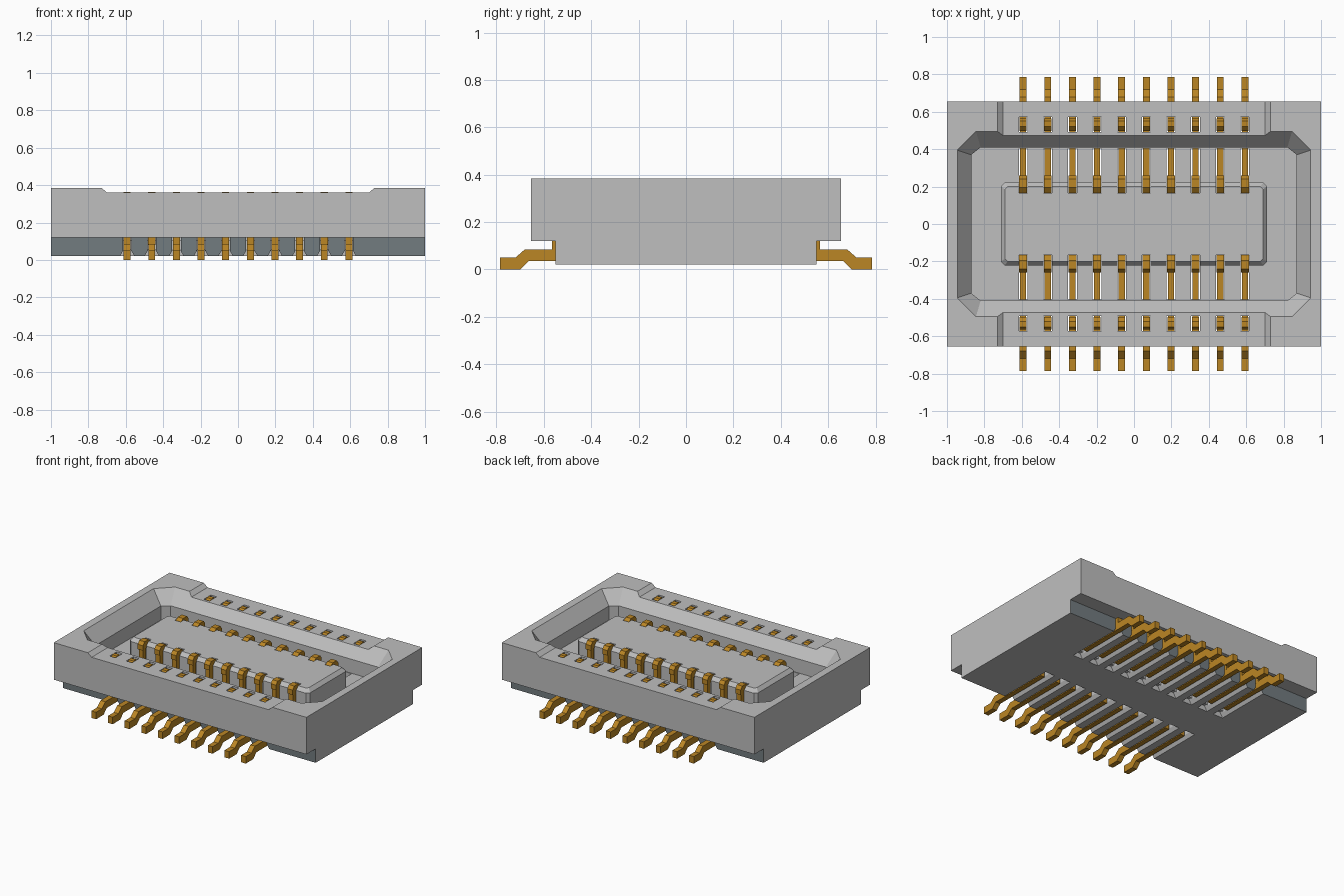
import bpy, bmesh
from mathutils import Vector

old = bpy.data.objects.get("Cube")
if old:
    bpy.data.objects.remove(old, do_unlink=True)


def material(name, rgb):
    m = bpy.data.materials.new(name)
    m.use_nodes = True
    m.diffuse_color = (*rgb, 1)
    m.node_tree.nodes["Principled BSDF"].inputs["Base Color"].default_value = (*rgb, 1)
    return m


GREY = material("light grey plastic", (0.52, 0.52, 0.52))
SLATE = material("slate grey", (0.17, 0.20, 0.215))
GOLD = material("gold", (0.50, 0.24, 0.018))
PIN_X = [(i - 4.5) * 0.1317 for i in range(10)]


def loft(bm, rings):
    """Join matching rings of points and cap both ends."""
    loops = [[bm.verts.new(p) for p in r] for r in rings]
    n = len(loops[0])
    for a, b in zip(loops, loops[1:]):
        for i in range(n):
            j = (i + 1) % n
            bm.faces.new((a[i], a[j], b[j], b[i]))
    bm.faces.new(loops[0][::-1])
    bm.faces.new(loops[-1])


def finish(name, bm, *mats):
    bmesh.ops.recalc_face_normals(bm, faces=bm.faces[:])
    me = bpy.data.meshes.new(name)
    bm.to_mesh(me)
    bm.free()
    for m in mats:
        me.materials.append(m)
    ob = bpy.data.objects.new(name, me)
    bpy.context.collection.objects.link(ob)
    return ob


def prism_x(bm, profile, x, width, side=1):
    """Extrude a (y, z) profile along x, mirrored in y by side."""
    loft(bm, [[(x + s * width / 2, side * y, z) for y, z in profile] for s in (-1, 1)])


def prism_y(bm, profile, y0, y1):
    """Extrude an (x, z) profile along y."""
    loft(bm, [[(x, y, z) for x, z in profile] for y in (y0, y1)])


def octagon(x, y, cx, cy, z):
    """Rectangle with cut corners; cx and cy are the corner cuts."""
    q = [(x, y - cy), (x - cx, y)]
    pts = q + [(-a, b) for a, b in q[::-1]]
    return [(a, b, z) for a, b in pts + [(-a, -b) for a, b in pts]]


def cut(ob, *cutters):
    for c in cutters:
        m = ob.modifiers.new("cut", "BOOLEAN")
        m.operation, m.solver, m.object = "DIFFERENCE", "EXACT", c
    dg = bpy.context.evaluated_depsgraph_get()
    dg.update()
    me = bpy.data.meshes.new_from_object(ob.evaluated_get(dg))
    ob.modifiers.clear()
    ob.data = me


# Cutter: stepped cavity with sloped lead-in
bm = bmesh.new()
loft(bm, [octagon(0.87, 0.41, 0.05, 0.04, 0.19),
          octagon(0.87, 0.41, 0.05, 0.04, 0.29),
          octagon(0.945, 0.495, 0.10, 0.10, 0.385),
          octagon(0.945, 0.495, 0.10, 0.10, 0.6)])
cavity = finish("cavity_cutter", bm)

# Cutter: contact slots through wall, floor and island
slot = [(0.60, -0.1), (0.60, 0.115), (0.572, 0.115), (0.572, 0.5), (0.492, 0.5),
        (0.492, 0.105), (0.405, 0.105), (0.405, 0.5), (0.165, 0.5), (0.165, -0.1)]
bm = bmesh.new()
for x in PIN_X:
    for side in (-1, 1):
        prism_x(bm, slot, x, 0.047, side)
slots = finish("slot_cutter", bm)

# Cutter: flared mouths under the slots
bm = bmesh.new()
for x in PIN_X:
    for y0, y1 in ((-0.6, -0.14), (0.14, 0.6)):
        prism_y(bm, [(x - 0.045, 0.01), (x + 0.045, 0.01),
                     (x + 0.018, 0.056), (x - 0.018, 0.056)], y0, y1)
flares = finish("flare_cutter", bm)

# Housing with lowered long walls
half = [(1, 0.12), (1, 0.385), (0.73, 0.385), (0.70, 0.36)]
bm = bmesh.new()
prism_y(bm, half + [(-x, z) for x, z in half[::-1]], -0.655, 0.655)
housing = finish("housing", bm, GREY)
cut(housing, cavity, slots)

# Base with darker long sides
bm = bmesh.new()
prism_y(bm, [(-1, 0.02), (1, 0.02), (1, 0.12), (-1, 0.12)], -0.55, 0.55)
base = finish("base", bm, GREY, SLATE)
cut(base, slots, flares)
for p in base.data.polygons:
    outer = abs(p.normal.y) > 0.9 and abs(p.center.y) > 0.54
    p.material_index = 1 if outer else 0

# Central island with chamfered top
bm = bmesh.new()
loft(bm, [octagon(0.712, 0.222, 0.02, 0.02, 0.17),
          octagon(0.712, 0.222, 0.02, 0.02, 0.31),
          octagon(0.69, 0.2, 0.015, 0.015, 0.335)])
island = finish("island", bm, GREY)
cut(island, slots)

for c in (cavity, slots, flares):
    bpy.data.objects.remove(c, do_unlink=True)

# Contacts: solder tail, wall hook, floor strip and island hook
tail = [(0.785, 0), (0.785, 0.05), (0.72, 0.05), (0.68, 0.085),
        (0.53, 0.085), (0.53, 0.035), (0.665, 0.035), (0.70, 0)]
strip = [(0.54, 0.035), (0.54, 0.085), (0.25, 0.085), (0.25, 0.31),
         (0.215, 0.31), (0.215, 0.035)]
wall_hook = [(0.565, 0.08), (0.565, 0.34), (0.55, 0.362), (0.52, 0.362),
             (0.498, 0.34), (0.498, 0.30), (0.53, 0.30), (0.53, 0.08)]
island_hook = [(0.258, 0.29), (0.258, 0.325), (0.24, 0.347), (0.195, 0.347),
               (0.167, 0.325), (0.167, 0.29), (0.19, 0.28), (0.21, 0.31), (0.225, 0.29)]
for side, row in ((-1, "front"), (1, "back")):
    for i, x in enumerate(PIN_X):
        bm = bmesh.new()
        for profile, width in ((tail, 0.037), (strip, 0.033),
                               (wall_hook, 0.038), (island_hook, 0.042)):
            prism_x(bm, profile, x, width, side)
        finish(f"{row}_contact_{i + 1}", bm, GOLD)
